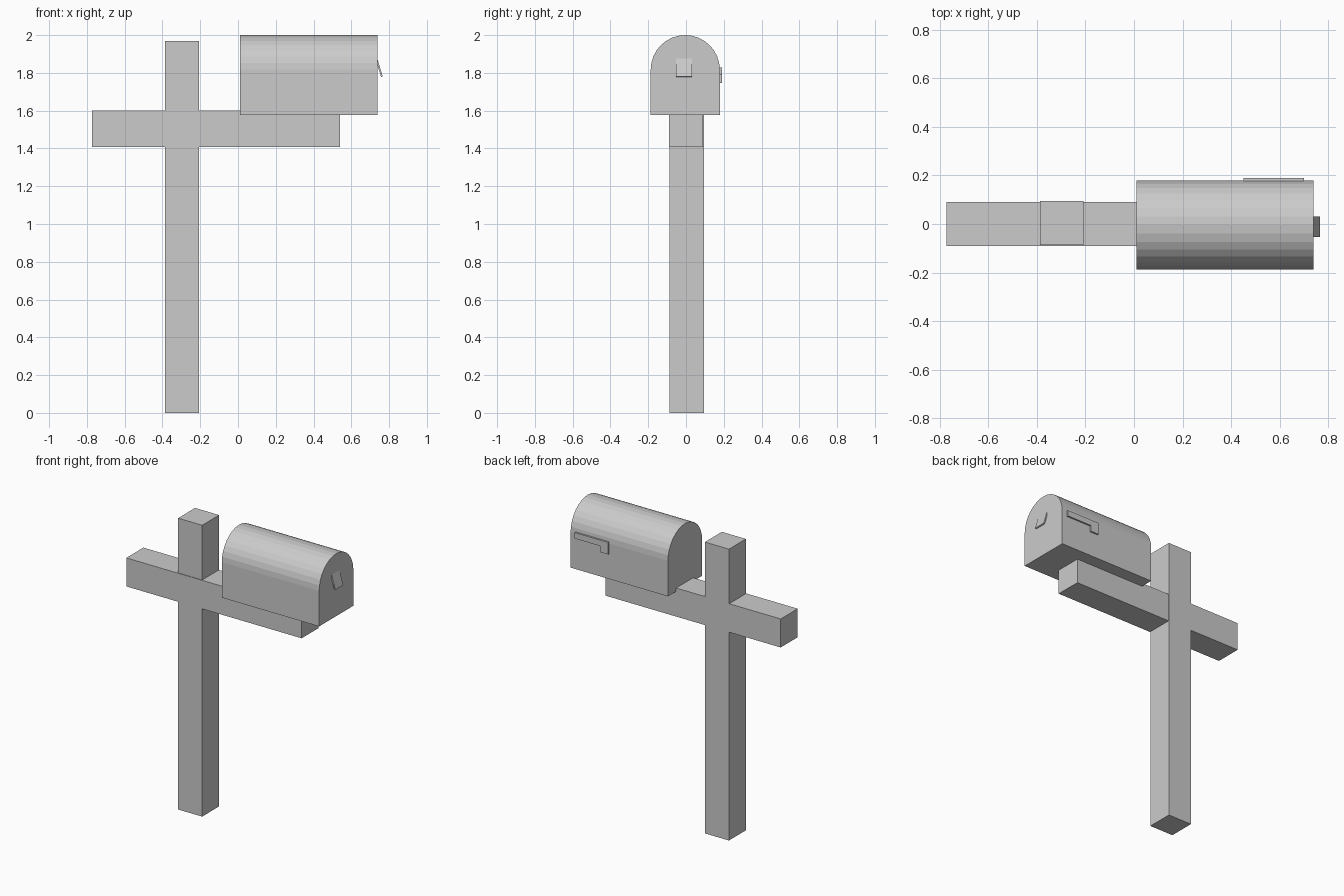
import bpy
import math

if "Cube" in bpy.data.objects:
    bpy.data.objects.remove(bpy.data.objects["Cube"])


def prism(name, outline, start, end, axis):
    """Extrude a closed 2D outline: (y, z) along X, or (x, z) along Y."""
    def place(p, d):
        return (d, p[0], p[1]) if axis == 'X' else (p[0], d, p[1])
    n = len(outline)
    verts = [place(p, d) for d in (start, end) for p in outline]
    faces = [tuple(range(n))[::-1], tuple(range(n, 2 * n))]
    faces += [(i, (i + 1) % n, n + (i + 1) % n, n + i) for i in range(n)]
    if axis == 'Y':
        faces = [f[::-1] for f in faces]
    mesh = bpy.data.meshes.new(name)
    mesh.from_pydata(verts, [], faces)
    mesh.update()
    obj = bpy.data.objects.new(name, mesh)
    bpy.context.collection.objects.link(obj)
    return obj


def box(name, x0, x1, y0, y1, z0, z1):
    return prism(name, [(y0, z0), (y1, z0), (y1, z1), (y0, z1)], x0, x1, 'X')


# Upright post and cross beam
box("post", -0.387, -0.207, -0.087, 0.094, 0.0, 1.97)
box("cross_beam", -0.772, 0.54, -0.091, 0.091, 1.407, 1.60)

# Mailbox body: straight sides with a half-round top
R, CY, SEGMENTS = 0.183, -0.004, 16
body = [(CY - R, 1.577), (CY + R, 1.577)]
for i in range(SEGMENTS + 1):
    a = math.pi * i / SEGMENTS
    body.append((CY + R * math.cos(a), 2.0 - R + R * math.sin(a)))
prism("mailbox_body", body, 0.01, 0.738, 'X')

# Slanted door pull on the outer end
prism("door_pull", [(0.728, 1.875), (0.738, 1.875), (0.766, 1.781), (0.758, 1.777)],
      -0.053, 0.031, 'Y')

# L-shaped signal flag on the back side
prism("signal_flag", [(0.70, 1.788), (0.70, 1.828), (0.45, 1.828), (0.45, 1.747),
                      (0.51, 1.747), (0.51, 1.788)][::-1], 0.17, 0.19, 'Y')
